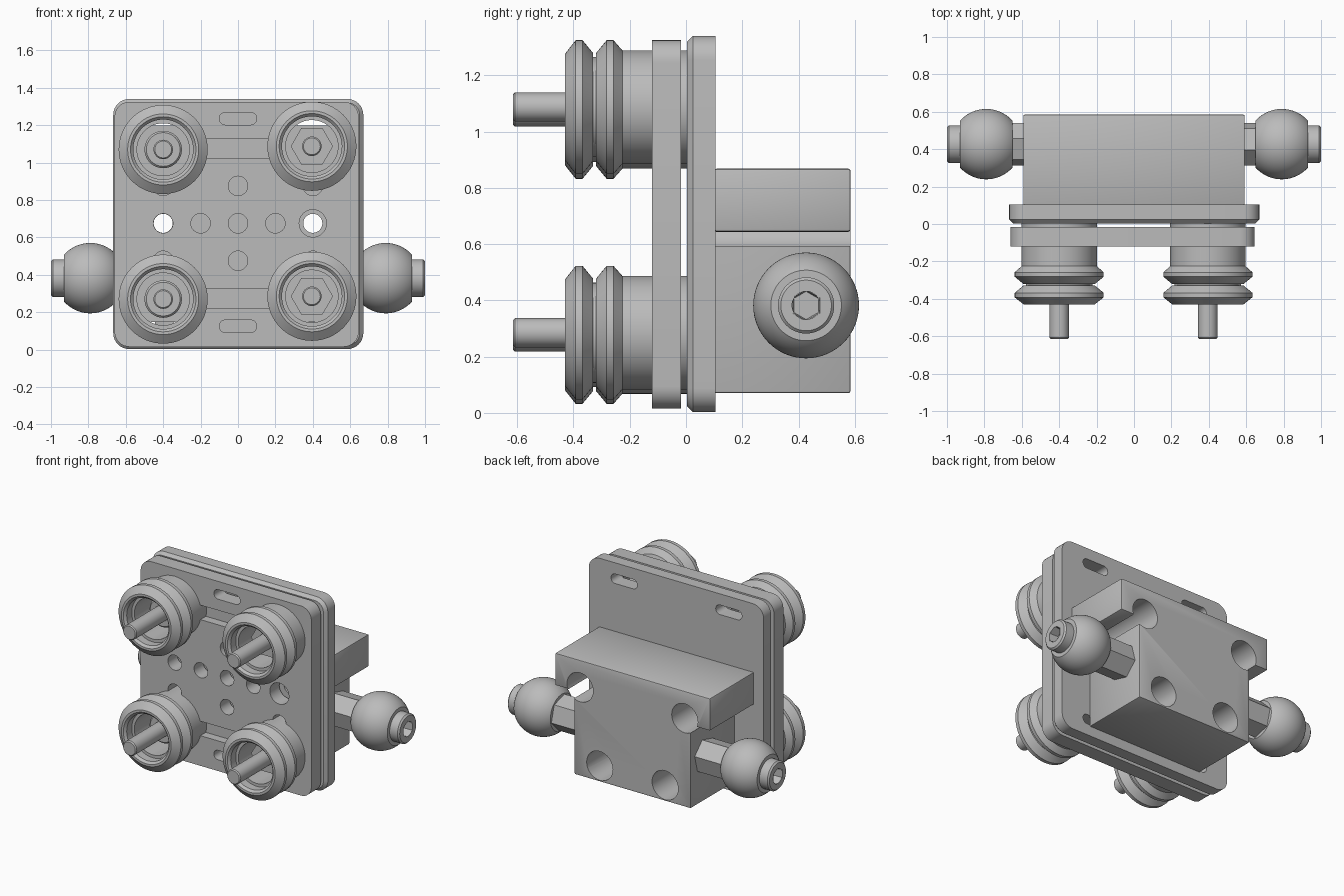
import bpy, bmesh, math
from mathutils import Matrix, Vector

cube = bpy.data.objects.get("Cube")
if cube:
    bpy.data.objects.remove(cube, do_unlink=True)

GREY = (0.5, 0.5, 0.5, 1)
metal = bpy.data.materials.new("plain_grey")
metal.use_nodes = True
metal.diffuse_color = GREY
metal.node_tree.nodes["Principled BSDF"].inputs["Base Color"].default_value = GREY


def finish(name, bm):
    bmesh.ops.recalc_face_normals(bm, faces=bm.faces)
    mesh = bpy.data.meshes.new(name)
    bm.to_mesh(mesh)
    bm.free()
    mesh.materials.append(metal)
    obj = bpy.data.objects.new(name, mesh)
    bpy.context.collection.objects.link(obj)
    return obj


def select(obj):
    bpy.ops.object.select_all(action='DESELECT')
    obj.select_set(True)
    bpy.context.view_layer.objects.active = obj


def smooth(obj):
    select(obj)
    bpy.ops.object.shade_smooth_by_angle(angle=math.radians(25))


def apply_mod(obj, kind, **settings):
    mod = obj.modifiers.new(kind.lower(), kind)
    for key, value in settings.items():
        setattr(mod, key, value)
    select(obj)
    bpy.ops.object.modifier_apply(modifier=mod.name)


def prism(name, outline, y0, y1):
    """Extrude an x-z outline along y."""
    bm = bmesh.new()
    face = bm.faces.new([bm.verts.new((x, y0, z)) for x, z in outline])
    ext = bmesh.ops.extrude_face_region(bm, geom=[face])
    verts = [v for v in ext["geom"] if isinstance(v, bmesh.types.BMVert)]
    bmesh.ops.translate(bm, verts=verts, vec=(0, y1 - y0, 0))
    return finish(name, bm)


def rounded(x0, x1, z0, z1, r, steps=8):
    """Rounded rectangle outline."""
    corners = [(x1 - r, z1 - r), (x0 + r, z1 - r), (x0 + r, z0 + r), (x1 - r, z0 + r)]
    pts = []
    for i, (cx, cz) in enumerate(corners):
        for k in range(steps + 1):
            a = math.pi / 2 * (i + k / steps)
            pts.append((cx + r * math.cos(a), cz + r * math.sin(a)))
    return pts


def circle(x, z, r, n=32, turn=0.0):
    return [(x + r * math.cos(math.tau * i / n + turn),
             z + r * math.sin(math.tau * i / n + turn)) for i in range(n)]


def slot(x, z):
    return rounded(x - 0.1, x + 0.1, z - 0.033, z + 0.033, 0.032)


def cut(obj, outline, y0, y1):
    cutter = prism("cutter", outline, y0, y1)
    cutter.hide_render = True
    apply_mod(obj, 'BOOLEAN', operation='DIFFERENCE', solver='EXACT', object=cutter)
    bpy.data.objects.remove(cutter, do_unlink=True)


def lathe(name, profile, centre, direction, steps=64, turn=0.0, closed=False):
    """Spin (along, radius) points round an axis."""
    bm = bmesh.new()
    pts = profile + profile[:1] if closed else profile
    verts = [bm.verts.new((r, 0, t)) for t, r in pts]
    edges = [bm.edges.new(pair) for pair in zip(verts, verts[1:])]
    bmesh.ops.spin(bm, geom=verts + edges, cent=(0, 0, 0), axis=(0, 0, 1),
                   angle=math.tau, steps=steps, use_merge=False)
    bmesh.ops.remove_doubles(bm, verts=bm.verts, dist=0.0002)
    rot = Vector((0, 0, 1)).rotation_difference(Vector(direction)).to_matrix().to_4x4()
    bm.transform(Matrix.Translation(centre) @ rot @ Matrix.Rotation(turn, 4, 'Z'))
    obj = finish(name, bm)
    smooth(obj)
    return obj


WHEELS = [("left_upper", 0.395, 1.087), ("left_lower", 0.395, 0.285),
          ("right_upper", -0.4, 1.07), ("right_lower", -0.4, 0.27)]

# Front plate with slots, channels and bolt holes
front = prism("front_plate", rounded(-0.66, 0.645, 0.015, 1.325, 0.08), -0.12, -0.017)
for z in (1.075, 0.273):
    cut(front, rounded(-0.4, 0.4, z - 0.05, z + 0.05, 0.001, 1), -0.2, -0.06)
for z in (1.235, 0.125):
    cut(front, slot(0, z), -0.2, 0)
holes = [(0, 0.675), (0, 0.875), (0, 0.475), (0.2, 0.675), (-0.2, 0.675), (-0.4, 0.675)]
holes += [(x, z) for x in (-0.4, 0.4) for z in (0.875, 0.475)]
for x, z in holes:
    cut(front, circle(x, z, 0.052), -0.2, 0)
cut(front, circle(0.4, 0.675, 0.073), -0.2, 0)
for _, x, z in WHEELS:
    cut(front, circle(x, z, 0.15), -0.2, 0)
smooth(front)

# Back plate, chamfered on its front edge
back = prism("back_plate", rounded(-0.667, 0.67, 0.003, 1.34, 0.085), 0.004, 0.104)
bm = bmesh.new()
bm.from_mesh(back.data)
rim = [e for e in bm.edges if all(v.co.y < 0.01 for v in e.verts)]
bmesh.ops.bevel(bm, geom=rim, offset=0.02, segments=1, affect='EDGES')
bm.to_mesh(back.data)
bm.free()
for x in (-0.4, 0.4):
    for z in (1.23, 0.115):
        cut(back, slot(x, z), -0.1, 0.2)
    cut(back, circle(x, 0.675, 0.051), -0.1, 0.2)
smooth(back)

# Rear block: wide top, filleted down to a narrow body
half = [(0.445, 0.07)]
half += [(0.505 - 0.06 * math.cos(a), 0.585 + 0.06 * math.sin(a))
         for a in [math.pi / 16 * k for k in range(9)]]
half += [(0.592, 0.645), (0.592, 0.868)]
outline = half + [(-x, z) for x, z in reversed(half)]
block = prism("rear_block", outline, 0.1, 0.585)
apply_mod(block, 'BEVEL', width=0.008, segments=2, limit_method='ANGLE', angle_limit=0.8)
for x, z in ((0.4, 0.682), (0.25, 0.18)):
    for side in (-1, 1):
        cut(block, circle(side * x, z, 0.1), 0.09, 0.7)
smooth(block)

# Grooved wheels on hollow spacers, each with a threaded rod and a nut
TYRE = [(0.22, 0.14), (0.36, 0.14), (0.36, 0.16), (0.415, 0.16), (0.43, 0.175), (0.43, 0.19),
        (0.392, 0.238), (0.368, 0.238), (0.33, 0.192), (0.33, 0.178), (0.32, 0.178),
        (0.32, 0.192), (0.282, 0.238), (0.258, 0.238), (0.22, 0.195)]
TUBE = [(-0.004, 0.14), (0.225, 0.14), (0.225, 0.202), (-0.004, 0.202)]
ROD = [(-0.01, 0), (-0.01, 0.052), (0.608, 0.052), (0.615, 0.045), (0.615, 0)]
COLLAR = [(-0.01, 0), (-0.01, 0.1), (0.25, 0.1), (0.26, 0.09), (0.26, 0)]
NUT = [(-0.01, 0), (-0.01, 0.113), (0.26, 0.113), (0.26, 0)]
FORWARD = (0, -1, 0)
for label, x, z in WHEELS:
    centre = (x, 0, z)
    lathe(label + "_wheel", TYRE, centre, FORWARD, closed=True)
    lathe(label + "_spacer", TUBE, centre, FORWARD, closed=True)
    lathe(label + "_rod", ROD, centre, FORWARD, steps=32)
    if x > 0:
        lathe(label + "_hex_nut", NUT, centre, FORWARD, steps=6)
    else:
        lathe(label + "_collar", COLLAR, centre, FORWARD, steps=48)

# Ball studs: hex neck, truncated ball, and a cap with a hex socket
BALL_R, FLAT = 0.188, 0.14
start = math.acos(FLAT / BALL_R)
arc = [start + (math.pi - 2 * start) * k / 28 for k in range(29)]
BALL = [(-FLAT, 0)] + [(-BALL_R * math.cos(a), BALL_R * math.sin(a)) for a in arc] + [(FLAT, 0)]
NECK = [(-0.36, 0), (-0.36, 0.118), (-0.13, 0.118), (-0.13, 0)]
CAP = [(0.13, 0.1), (0.2, 0.1), (0.21, 0.09), (0.21, 0.05)]
SOCKET = [(0.211, 0.056), (0.15, 0.05), (0.15, 0)]
for label, side in (("left", 1), ("right", -1)):
    centre, out = (side * 0.79, 0.427, 0.382), (side, 0, 0)
    lathe(label + "_ball", BALL, centre, out)
    lathe(label + "_neck", NECK, centre, out, steps=6, turn=math.radians(15))
    lathe(label + "_cap", CAP, centre, out, steps=48)
    socket = lathe(label + "_hex_socket", SOCKET, centre, out, steps=6)
    socket.data.flip_normals()
